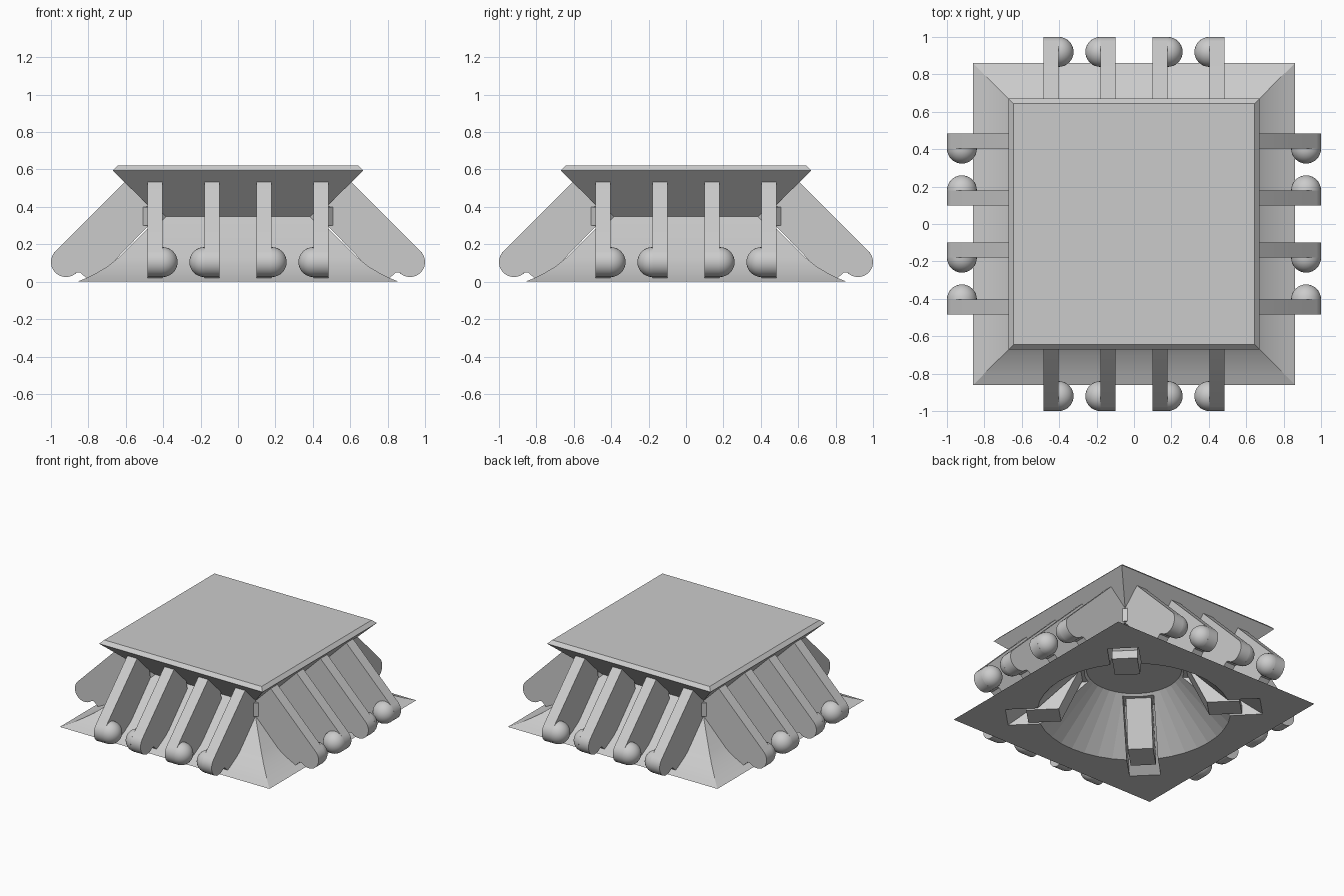
import bpy, bmesh
from math import radians, sin, cos, pi
from mathutils import Matrix

if "Cube" in bpy.data.objects:
    bpy.data.objects.remove(bpy.data.objects["Cube"])


def finish(bm, name, angle=0.0, smooth=False):
    bmesh.ops.transform(bm, matrix=Matrix.Rotation(angle, 4, 'Z'), verts=bm.verts)
    bmesh.ops.recalc_face_normals(bm, faces=bm.faces)
    me = bpy.data.meshes.new(name)
    bm.to_mesh(me)
    bm.free()
    ob = bpy.data.objects.new(name, me)
    bpy.context.collection.objects.link(ob)
    if smooth:
        bpy.ops.object.select_all(action='DESELECT')
        ob.select_set(True)
        bpy.context.view_layer.objects.active = ob
        bpy.ops.object.shade_smooth_by_angle(angle=radians(30))
    return ob


def prism(name, profile, width, offset, angle, smooth=False):
    """Extrude an (outward, up) profile sideways, then turn it about z."""
    bm = bmesh.new()
    f = bm.faces.new([bm.verts.new((u, offset - width / 2, z)) for u, z in profile])
    r = bmesh.ops.extrude_face_region(bm, geom=[f])
    bmesh.ops.translate(bm, vec=(0, width, 0),
                        verts=[v for v in r['geom'] if isinstance(v, bmesh.types.BMVert)])
    return finish(bm, name, angle, smooth)


# Square body: flared skirt, waist and overhanging flat top
rings = [(.86, 0), (.81, .02), (.76, .045), (.70, .08), (.64, .128),
         (.42, .348), (.67, .595), (.645, .62)]
bm = bmesh.new()
loops = [[bm.verts.new((sx * h, sy * h, z))
          for sx, sy in ((1, 1), (-1, 1), (-1, -1), (1, -1))] for h, z in rings]
for a, b in zip(loops, loops[1:]):
    for i in range(4):
        j = (i + 1) % 4
        bm.faces.new((a[i], a[j], b[j], b[i]))
bm.faces.new(loops[0][::-1])
bm.faces.new(loops[-1])
body = finish(bm, "body", 0, True)

# Conical hollow underneath
bm = bmesh.new()
bmesh.ops.create_cone(bm, cap_ends=True, segments=40, radius1=.67, radius2=.32,
                      depth=.345, matrix=Matrix.Translation((0, 0, .1525)))
cutters = [finish(bm, "hollow_cutter")]

# Diagonal slots, the struts in them and the small corner clips
for k in range(4):
    a = radians(45 + 90 * k)
    cutters.append(prism("slot_cutter", [(.2, -.02), (.885, -.02), (.45, .31), (.2, .31)],
                         .21, 0, a))
    prism("strut", [(.5, 0), (.72, 0), (.72, .06), (.45, .32), (.35, .32)], .17, 0, a)
    prism("corner_clip", [(.55, .30), (.70, .30), (.70, .40), (.55, .41)], .05, 0, a)

for c in cutters:
    c.hide_render = True
    c.hide_viewport = True
    m = body.modifiers.new("cut", 'BOOLEAN')
    m.operation = 'DIFFERENCE'
    m.solver = 'EXACT'
    m.object = c

# Sloping arms with round ends, four to each side
CU, CZ, R = .92, .105, .08
arc = [(CU + R * cos(t), CZ + R * sin(t))
       for t in (radians(45 - 180 * i / 14) for i in range(15))]
arm = [(.55, .589)] + arc + [(.845, .05), (.80, .01), (.74, .03), (.45, .33), (.48, .5)]
for k in range(4):
    a = radians(-90 + 90 * k)
    for off, side in ((-.443, 1), (-.14, -1), (.14, 1), (.443, -1)):
        prism("arm", arm, .08, off, a, True)
        # Half-ball knob on one side of the arm
        bm = bmesh.new()
        bmesh.ops.create_uvsphere(bm, u_segments=28, v_segments=16, radius=R,
                                  matrix=Matrix.Rotation(pi / 2, 4, 'X'))
        bmesh.ops.delete(bm, geom=[v for v in bm.verts if v.co.y * side < -.001],
                         context='VERTS')
        bmesh.ops.translate(bm, vec=(CU, off + side * .04, CZ), verts=bm.verts)
        bmesh.ops.holes_fill(bm, edges=bm.edges)
        finish(bm, "knob", a, True)
